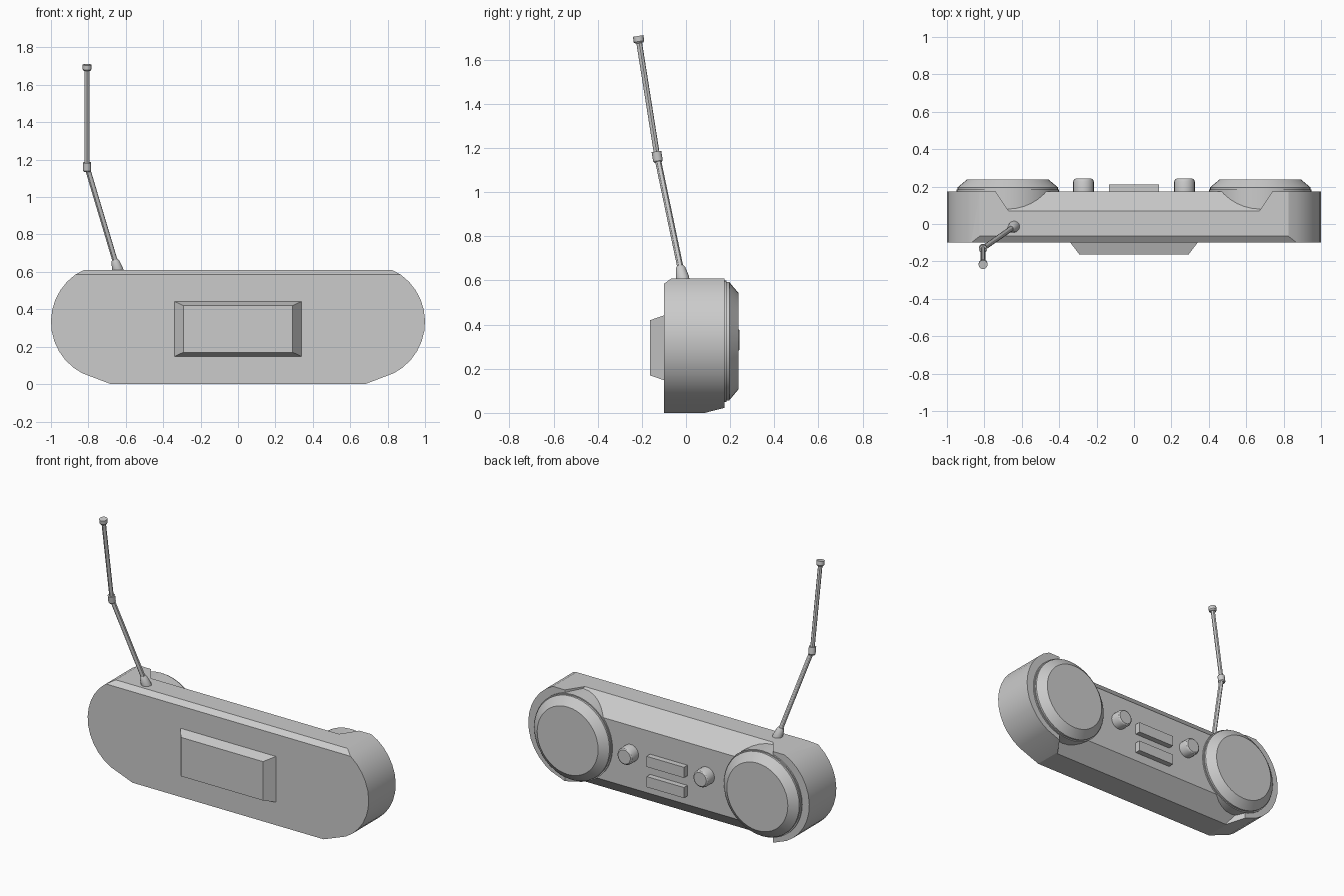
import bpy, bmesh, math
from mathutils import Vector

if "Cube" in bpy.data.objects:
    bpy.data.objects.remove(bpy.data.objects["Cube"])


def make(name, verts, faces):
    me = bpy.data.meshes.new(name)
    bm = bmesh.new()
    vs = [bm.verts.new(v) for v in verts]
    for f in faces:
        bm.faces.new([vs[i] for i in f])
    bmesh.ops.recalc_face_normals(bm, faces=bm.faces)
    bm.to_mesh(me)
    bm.free()
    ob = bpy.data.objects.new(name, me)
    bpy.context.collection.objects.link(ob)
    return ob


def loft(name, rings):
    """Closed solid through rings with equal point counts."""
    n = len(rings[0])
    faces = [list(range(n)), list(range((len(rings) - 1) * n, len(rings) * n))]
    for k in range(len(rings) - 1):
        for i in range(n):
            j = (i + 1) % n
            faces.append([k * n + i, k * n + j, (k + 1) * n + j, (k + 1) * n + i])
    return make(name, [v for r in rings for v in r], faces)


def smooth(ob, angle=30):
    bpy.ops.object.select_all(action='DESELECT')
    ob.select_set(True)
    bpy.context.view_layer.objects.active = ob
    bpy.ops.object.shade_smooth_by_angle(angle=math.radians(angle))


def turned(name, origin, axis, profile, n=32):
    """Round part: profile of (distance along axis, radius)."""
    q = Vector(axis).to_track_quat('Z', 'Y')
    rings = [[Vector(origin) + q @ Vector((r * math.cos(2 * math.pi * i / n),
                                           r * math.sin(2 * math.pi * i / n), d))
              for i in range(n)] for d, r in profile]
    ob = loft(name, rings)
    smooth(ob)
    return ob


def rect(hx, z0, z1, y):
    return [(-hx, y, z0), (hx, y, z0), (hx, y, z1), (-hx, y, z1)]


def cut(body, name, yz, half_width):
    """Cut a triangular wedge, width given as a function of y, off the body."""
    c = loft(name, [[(s * half_width(y), y, z) for y, z in yz] for s in (-1, 1)])
    c.hide_render = True
    c.hide_set(True)
    m = body.modifiers.new(name, 'BOOLEAN')
    m.operation, m.solver, m.object = 'DIFFERENCE', 'EXACT', c
    return c


# Case: rounded ends, flat top and bottom
side = [(0.68, 0.0)]
for i in range(13):
    a = math.radians(-62 + i * 126.5 / 12)
    side.append((0.69 + 0.31 * math.cos(a), 0.333 + 0.31 * math.sin(a)))
side[-1] = (0.825, 0.61)
outline = side + [(-x, z) for x, z in reversed(side)]
case = loft("case", [[(x, y, z) for x, z in outline] for y in (-0.1, 0.175)])

# Bevels: flared notches along the rear edges, thin bevel at the front top
flare = lambda y: 0.67 + (y - 0.07) * 0.667
cutters = [
    cut(case, "rear_top_cutter", [(0.02, 0.66), (0.225, 0.455), (0.225, 0.66)], flare),
    cut(case, "rear_bottom_cutter", [(0.02, -0.05), (0.225, 0.155), (0.225, -0.05)], flare),
    cut(case, "front_top_cutter", [(-0.135, 0.56), (-0.03, 0.635), (-0.135, 0.635)],
        lambda y: 1.1)]
bpy.context.view_layer.objects.active = case
for m in list(case.modifiers):
    bpy.ops.object.modifier_apply(modifier=m.name)
for c in cutters:
    bpy.data.objects.remove(c)
smooth(case, 20)

# Raised panel on the front
loft("battery_panel", [rect(0.34, 0.148, 0.442, -0.095),
                       rect(0.34, 0.148, 0.442, -0.1),
                       rect(0.292, 0.17, 0.42, -0.163)])

# Speakers and knobs on the rear, one per side
for label, s in (("left", -1), ("right", 1)):
    turned("speaker_" + label, (s * 0.675, 0, 0.325), (0, 1, 0),
           [(0.06, 0.275), (0.184, 0.275), (0.184, 0.268), (0.196, 0.268),
            (0.239, 0.217)], 40)
    turned("knob_" + label, (s * 0.27, 0, 0.33), (0, 1, 0),
           [(0.165, 0.055), (0.227, 0.055), (0.237, 0.051), (0.242, 0.044)], 24)

# Two bar buttons
for label, z in (("upper", 0.325), ("lower", 0.195)):
    loft("button_" + label, [rect(0.133, z - 0.034, z + 0.034, y) for y in (0.17, 0.211)])

# Jointed aerial
base = Vector((-0.638, -0.012, 0.595))
knee = Vector((-0.807, -0.13, 1.16))
tip = Vector((-0.807, -0.217, 1.708))
low, up = knee - base, tip - knee
turned("aerial_base", base, low, [(0, 0.03), (0.02, 0.03), (0.065, 0.022), (0.075, 0.016)], 16)
turned("aerial_lower_rod", base, low, [(0.02, 0.014), (low.length, 0.014)], 12)
turned("aerial_joint", knee, up, [(-0.025, 0.017), (-0.018, 0.022), (0.025, 0.022)], 16)
turned("aerial_upper_rod", knee, up, [(0, 0.013), (up.length - 0.01, 0.013)], 12)
turned("aerial_tip", tip, up, [(-0.033, 0.018), (-0.025, 0.024), (0, 0.024)], 16)
